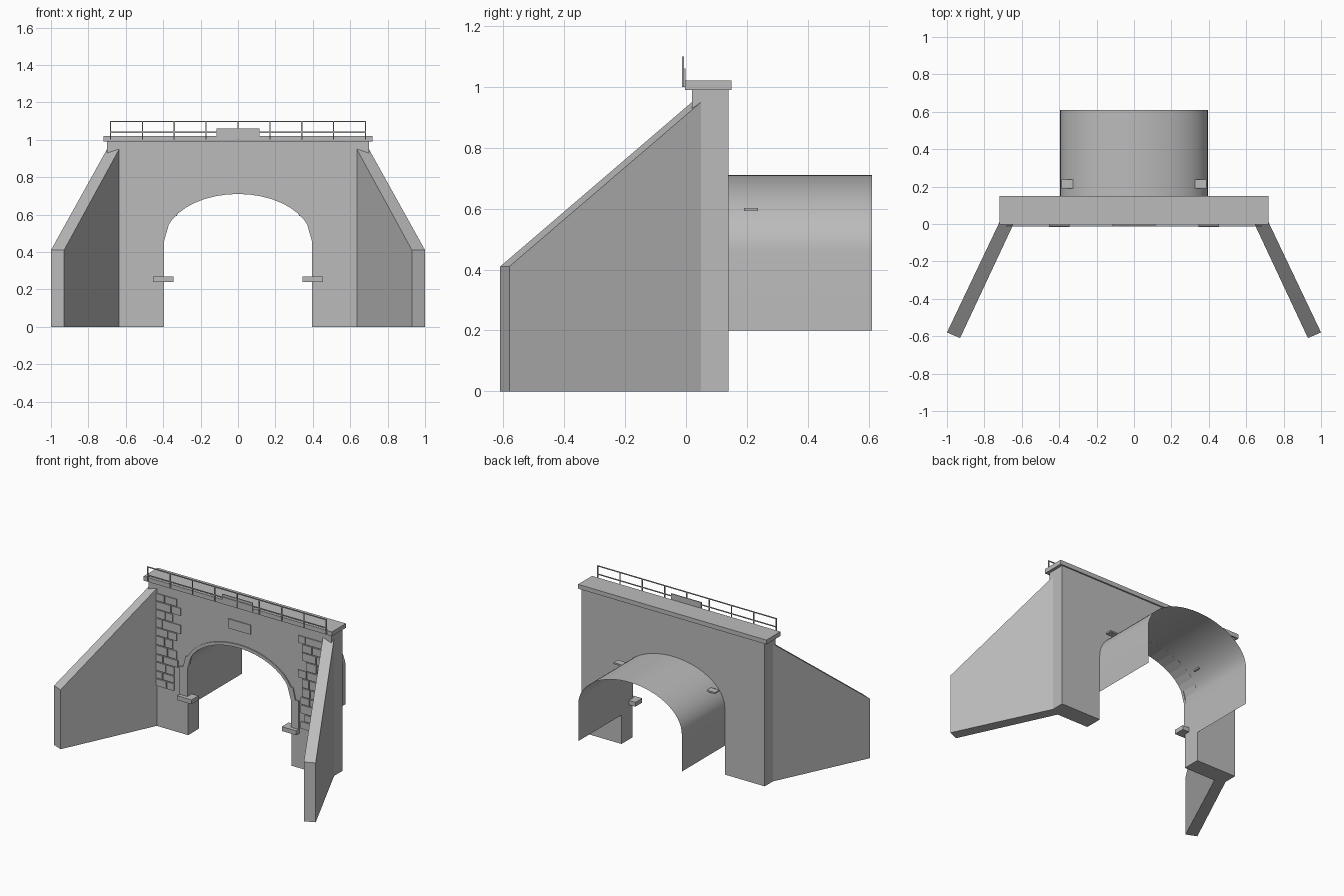
import bpy, bmesh, math, random
from mathutils import Vector

cube = bpy.data.objects.get("Cube")
if cube:
    bpy.data.objects.remove(cube, do_unlink=True)

random.seed(4)
GREY = (0.5, 0.5, 0.5, 1)
stone = bpy.data.materials.new("grey_stone")
stone.use_nodes = True
stone.diffuse_color = GREY
stone.node_tree.nodes["Principled BSDF"].inputs["Base Color"].default_value = GREY


def finish(name, bm):
    bmesh.ops.recalc_face_normals(bm, faces=bm.faces)
    mesh = bpy.data.meshes.new(name)
    bm.to_mesh(mesh)
    bm.free()
    mesh.materials.append(stone)
    obj = bpy.data.objects.new(name, mesh)
    bpy.context.collection.objects.link(obj)
    return obj


def add_box(bm, x, y, z):
    made = bmesh.ops.create_cube(bm, size=1)["verts"]
    for v in made:
        v.co = Vector([(r[0] + r[1]) / 2 + c * (r[1] - r[0])
                       for r, c in zip((x, y, z), v.co)])


def boxes(name, specs):
    bm = bmesh.new()
    for spec in specs:
        add_box(bm, *spec)
    return finish(name, bm)


def extrude_xz(name, outline, y0, y1):
    bm = bmesh.new()
    face = bm.faces.new([bm.verts.new((x, y0, z)) for x, z in outline])
    ext = bmesh.ops.extrude_face_region(bm, geom=[face])["geom"]
    bmesh.ops.translate(bm, vec=(0, y1 - y0, 0),
                        verts=[g for g in ext if isinstance(g, bmesh.types.BMVert)])
    return finish(name, bm)


def arch(grow=0.0, a0=0, a1=180, steps=20):
    angles = [math.radians(a0 + (a1 - a0) * i / steps) for i in range(steps + 1)]
    return [((0.395 + grow) * math.cos(a), 0.46 + (0.25 + grow) * math.sin(a))
            for a in angles]


def mirrored(x0, x1):
    return [(x0, x1), (-x1, -x0)]


# Portal wall with arched opening, and its coping
extrude_xz("portal_wall", [(0.395, 0)] + arch() +
           [(-0.395, 0), (-0.7, 0), (-0.7, 0.99), (0.7, 0.99), (0.7, 0)], 0.02, 0.14)
boxes("coping", [((-0.72, 0.72), (-0.003, 0.15), (0.99, 1.02))])

# Splayed wing walls with sloping tops
for side, label in ((1, "left"), (-1, "right")):
    bm = bmesh.new()
    plan = [(0.7, 0.05, 0.95), (1.0, -0.58, 0.41), (0.93, -0.61, 0.41), (0.635, 0.02, 0.95)]
    low = [bm.verts.new((side * x, y, 0)) for x, y, z in plan]
    top = [bm.verts.new((side * x, y, z)) for x, y, z in plan]
    bm.faces.new(low)
    bm.faces.new(top)
    for i in range(4):
        j = (i + 1) % 4
        bm.faces.new((low[i], low[j], top[j], top[i]))
    finish(label + "_wing_wall", bm)

# Tunnel lining: open thin shell behind the wall
bm = bmesh.new()
path = [(0.395, 0.2)] + arch(steps=32) + [(-0.395, 0.2)]
rows = [[bm.verts.new((x, y, z)) for x, z in path] for y in (0.14, 0.61)]
for i in range(len(path) - 1):
    bm.faces.new((rows[0][i], rows[0][i + 1], rows[1][i + 1], rows[1][i]))
tunnel = finish("tunnel_lining", bm)
bpy.context.view_layer.objects.active = tunnel
tunnel.select_set(True)
bpy.ops.object.shade_smooth_by_angle(angle=math.radians(40))
tunnel.select_set(False)

# Arch ring, jamb stones and springer ledges
extrude_xz("arch_ring", arch(0.022) + arch()[::-1], 0.012, 0.025)
boxes("jamb_stones", [(x, (0.012, 0.03), (0.24, 0.465)) for x in mirrored(0.395, 0.455)])
for s in (1, -1):
    extrude_xz("haunch_stone", [(s * x, z) for x, z in
               ((0.395, 0.46), (0.43, 0.46), (0.41, 0.545), (0.37, 0.545))], 0.012, 0.03)
boxes("springer_ledges", [(x, (-0.015, 0.06), (0.24, 0.27)) for x in mirrored(0.345, 0.455)])

# Staggered rough stones beside the arch
stones = []
z = 0.28
while z < 0.9:
    height = random.uniform(0.045, 0.06)
    for s in (1, -1):
        inner = 0.47 if z < 0.5 else 0.45
        inner += random.choice((0, 0.03, 0.06))
        split = random.uniform(inner + 0.05, 0.6)
        for a, b in ((inner, split - 0.006), (split, 0.637)):
            stones.append(((min(s * a, s * b), max(s * a, s * b)),
                           (0.013, 0.022), (z, z + height)))
    z += height + 0.006
boxes("facing_stones", stones)

# Name plates without lettering
boxes("wall_plaque", [((-0.085, 0.085), (0.013, 0.022), (0.825, 0.89))])
boxes("parapet_plate", [((-0.115, 0.115), (-0.008, -0.001), (1.0, 1.06))])

# Railing
r = 0.003
rail = [((-0.685, 0.685), (-0.01 - r, -0.01 + r), (h - 2 * r, h)) for h in (1.1, 1.043)]
for i in range(9):
    x = -0.682 + 1.364 * i / 8
    rail.append(((x - r, x + r), (-0.01 - r, -0.01 + r), (1.0, 1.1)))
boxes("railing", rail)

# Small brackets on the tunnel flanks
boxes("tunnel_brackets", [(x, (0.19, 0.237), (0.592, 0.602)) for x in mirrored(0.325, 0.388)])
